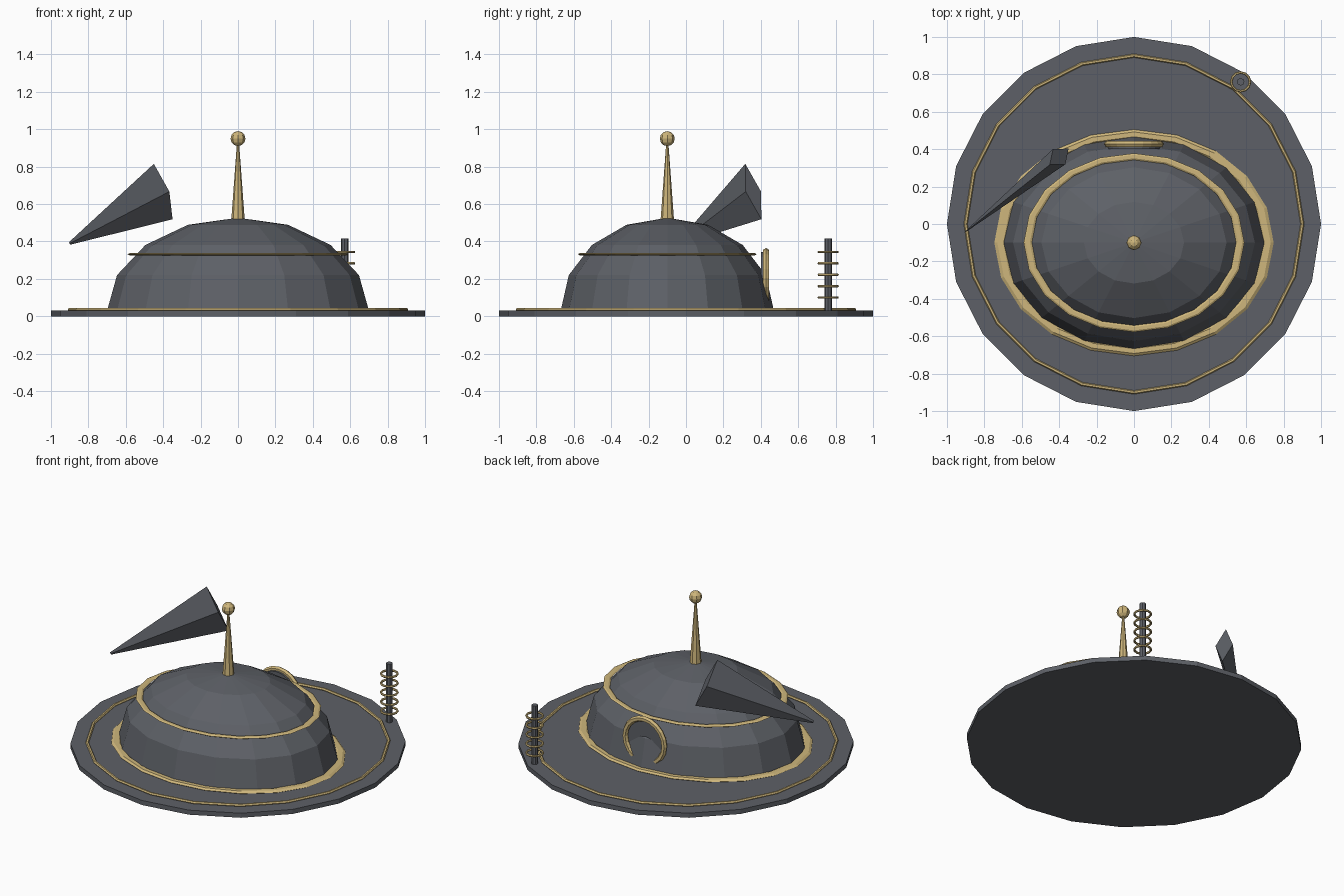
import bpy, bmesh, math
from mathutils import Vector, Matrix

if "Cube" in bpy.data.objects:
    bpy.data.objects.remove(bpy.data.objects["Cube"])


def material(name, rgb):
    m = bpy.data.materials.new(name)
    m.diffuse_color = (*rgb, 1)
    m.use_nodes = True
    m.node_tree.nodes["Principled BSDF"].inputs["Base Color"].default_value = m.diffuse_color
    return m


SLATE = material("slate grey", (0.11, 0.118, 0.135))
GOLD = material("pale gold", (0.62, 0.47, 0.20))


def finish(name, mat):
    ob = bpy.context.object
    ob.name = name
    ob.data.materials.append(mat)
    return ob


def cylinder(name, mat, r, z0, z1, sides, xy=(0, 0), top=None):
    bpy.ops.mesh.primitive_cone_add(vertices=sides, radius1=r, radius2=r if top is None else top,
                                    depth=z1 - z0, location=(*xy, (z0 + z1) / 2))
    return finish(name, mat)


def ring(name, mat, loc, major, minor, sides=20, tube=6, scale=(1, 1, 1), rot=(0, 0, 0)):
    bpy.ops.mesh.primitive_torus_add(location=loc, rotation=rot, major_radius=major, minor_radius=minor,
                                     major_segments=sides, minor_segments=tube)
    ob = finish(name, mat)
    ob.scale = scale
    return ob


# Ground disc with its raised trim
cylinder("base_disc", SLATE, 1.0, 0, 0.03, 20)
ring("base_trim", GOLD, (0, 0, 0.035), 0.9, 0.01)

# Oval dome: upper half of a faceted ellipsoid
CENTRE = Vector((0, -0.1, 0.03))
bpy.ops.mesh.primitive_uv_sphere_add(segments=16, ring_count=8, radius=1, location=CENTRE)
dome = finish("dome", SLATE)
dome.scale = (0.7, 0.57, 0.497)
bm = bmesh.new()
bm.from_mesh(dome.data)
bmesh.ops.delete(bm, geom=[v for v in bm.verts if v.co.z < -0.01], context='VERTS')
bm.to_mesh(dome.data)
bm.free()

# Flat oval bands around the dome
ring("dome_foot_band", GOLD, (0, -0.1, 0.035), 0.715, 0.032, scale=(1, 0.81, 0.35))
ring("dome_upper_band", GOLD, (0, -0.1, 0.332), 0.568, 0.022, scale=(1, 0.81, 0.3))

# Spire and ball on the dome
cylinder("spire", GOLD, 0.037, 0.50, 0.925, 8, (0, -0.1), 0.006)
bpy.ops.mesh.primitive_uv_sphere_add(segments=8, ring_count=6, radius=0.04, location=(0, -0.1, 0.95))
finish("spire_ball", GOLD)

# Round rear doorway: gold rim around a thin panel
ring("door_rim", GOLD, (0, 0.428, 0.205), 0.142, 0.018, 20, 6, rot=(math.pi / 2, 0, 0))
bpy.ops.mesh.primitive_cylinder_add(vertices=20, radius=0.138, depth=0.02, location=(0, 0.41, 0.205),
                                    rotation=(math.pi / 2, 0, 0))
finish("door_panel", SLATE)

# Post with a stack of rings
POST = (0.57, 0.76)
cylinder("coil_post", SLATE, 0.02, 0.02, 0.415, 8, POST)
for i in range(5):
    ring(f"coil_ring_{i + 1}", GOLD, (*POST, 0.1 + 0.061 * i), 0.05, 0.007, 12, 6)

# Floating four-sided spike, tapering to a blunt tip
wide_end = Vector((-0.40, 0.36, 0.667))
tip = Vector((-0.90, -0.04, 0.39))
tall = Vector((-0.05, -0.043, 0.148))
side = Vector((-0.033, 0.041, 0))
corners = [tall, side, -tall, -side]
bm = bmesh.new()
big = [bm.verts.new(wide_end + c) for c in corners]
small = [bm.verts.new(tip + c * 0.05) for c in corners]
bm.faces.new(big)
bm.faces.new(small[::-1])
for i in range(4):
    j = (i + 1) % 4
    bm.faces.new((big[j], big[i], small[i], small[j]))
bmesh.ops.recalc_face_normals(bm, faces=bm.faces)
mesh = bpy.data.meshes.new("floating_spike")
bm.to_mesh(mesh)
bm.free()
mesh.materials.append(SLATE)
bpy.context.collection.objects.link(bpy.data.objects.new("floating_spike", mesh))
